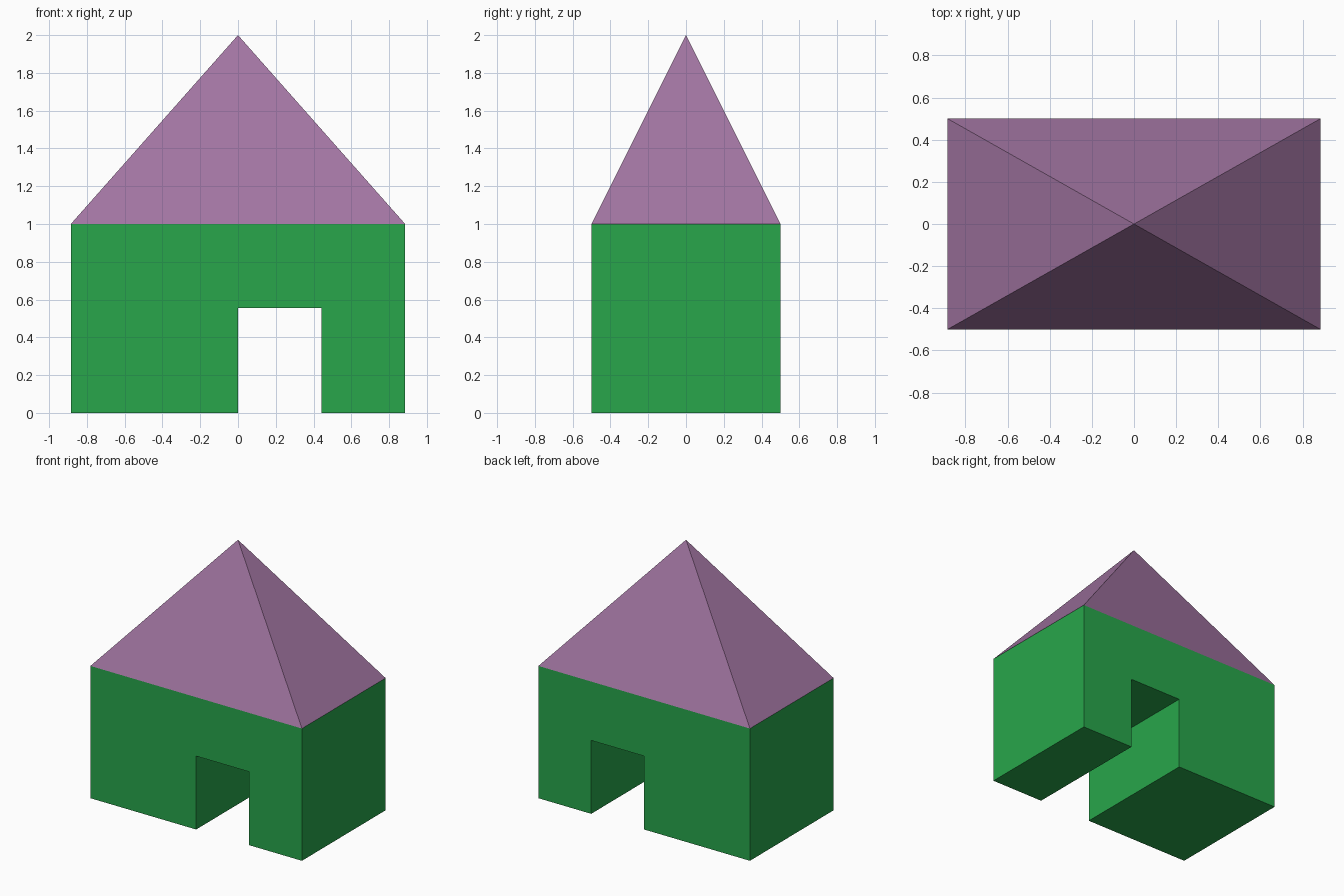
import bpy
import bmesh

if "Cube" in bpy.data.objects:
    bpy.data.objects.remove(bpy.data.objects["Cube"])

HALF_W, HALF_D = 0.885, 0.5
DOOR_L, DOOR_R, DOOR_H = 0.0, 0.443, 0.555
EAVES, PEAK = 1.0, 2.0


def material(name, rgb):
    mat = bpy.data.materials.new(name)
    mat.diffuse_color = (*rgb, 1.0)
    mat.use_nodes = True
    mat.node_tree.nodes["Principled BSDF"].inputs["Base Color"].default_value = mat.diffuse_color
    return mat


def add_object(name, bm, mat):
    bmesh.ops.recalc_face_normals(bm, faces=bm.faces)
    mesh = bpy.data.meshes.new(name)
    bm.to_mesh(mesh)
    bm.free()
    mesh.materials.append(mat)
    obj = bpy.data.objects.new(name, mesh)
    bpy.context.collection.objects.link(obj)
    return obj


def block(name, x0, x1, z0, z1, mat):
    bm = bmesh.new()
    bmesh.ops.create_cube(bm, size=1.0)
    bmesh.ops.scale(bm, vec=(x1 - x0, 2 * HALF_D, z1 - z0), verts=bm.verts)
    bmesh.ops.translate(bm, vec=((x0 + x1) / 2, 0, (z0 + z1) / 2), verts=bm.verts)
    return add_object(name, bm, mat)


green = material("wall_green", (0.021, 0.381, 0.07))
purple = material("roof_purple", (0.36, 0.178, 0.36))

# Walls: two piers either side of the passage, and the block spanning them
block("left_wall", -HALF_W, DOOR_L, 0, DOOR_H, green)
block("right_wall", DOOR_R, HALF_W, 0, DOOR_H, green)
block("upper_wall", -HALF_W, HALF_W, DOOR_H, EAVES, green)

# Roof: four-sided pyramid on the eaves
bm = bmesh.new()
base = [bm.verts.new((sx * HALF_W, sy * HALF_D, EAVES))
        for sx, sy in ((-1, -1), (1, -1), (1, 1), (-1, 1))]
apex = bm.verts.new((0, 0, PEAK))
bm.faces.new(base)
for i in range(4):
    bm.faces.new((base[i], base[(i + 1) % 4], apex))
add_object("roof", bm, purple)
